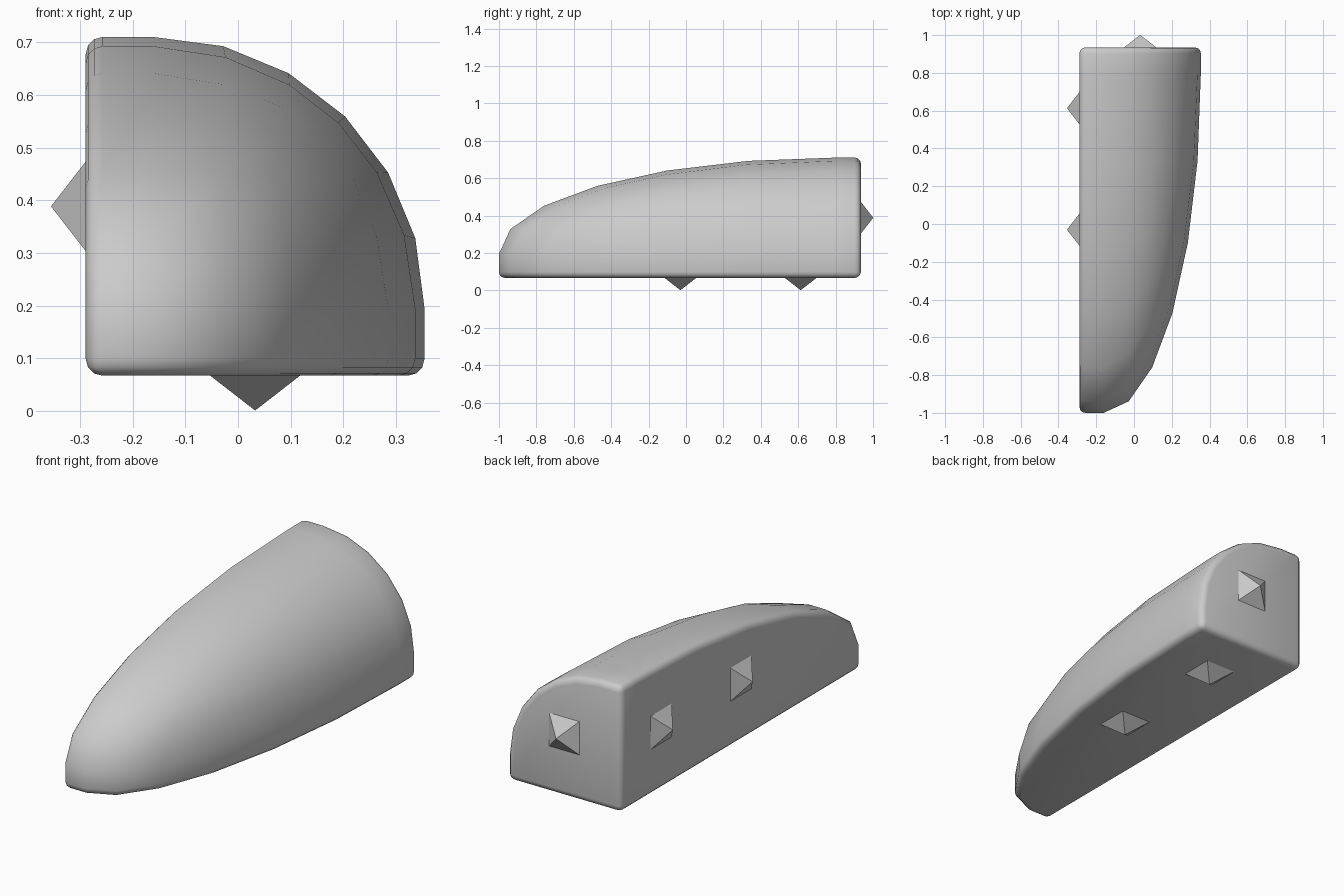
import bpy, bmesh
from mathutils import Vector

if "Cube" in bpy.data.objects:
    bpy.data.objects.remove(bpy.data.objects["Cube"])

X0, Z0, Y_BACK = -0.289, 0.067, 0.935    # planes of the three flat faces
SIDE, FLAT = 0.643, 0.128                # section size and unrounded strip
ROUND = SIDE - FLAT


def add_object(name, bm):
    bmesh.ops.recalc_face_normals(bm, faces=bm.faces)
    mesh = bpy.data.meshes.new(name)
    bm.to_mesh(mesh)
    bm.free()
    obj = bpy.data.objects.new(name, mesh)
    bpy.context.collection.objects.link(obj)
    return obj


# Body: cube with one corner rounded, then stretched along the depth
bm = bmesh.new()
bmesh.ops.create_cube(bm, size=SIDE)
for v in bm.verts:
    v.co += Vector((SIDE, -SIDE, SIDE)) / 2
corner = max(bm.verts, key=lambda v: v.co.x - v.co.y + v.co.z)
bmesh.ops.bevel(bm, geom=list(corner.link_edges), offset=ROUND,
                offset_type='OFFSET', segments=6, profile=0.5,
                affect='EDGES', clamp_overlap=False)
for v in bm.verts:
    d = -v.co.y
    if d <= FLAT:
        depth = d * 0.135 / FLAT
    else:
        depth = 0.135 + (d - FLAT) * 1.8 / ROUND
    v.co = (v.co.x + X0, Y_BACK - depth, v.co.z + Z0)
for f in bm.faces:
    f.smooth = True
body = add_object("rounded_corner_body", bm)
bevel = body.modifiers.new("soft_edges", 'BEVEL')
bevel.width = 0.032
bevel.segments = 3
bevel.limit_method = 'ANGLE'
bevel.angle_limit = 0.9


# Small square pyramids on the flat faces
def spike(name, centre, normal, half=0.085, height=0.066):
    c, n = Vector(centre), Vector(normal)
    u = Vector((n.y, n.z, n.x))
    w = n.cross(u)
    bm = bmesh.new()
    base = [bm.verts.new(c + u * a * half + w * b * half)
            for a, b in ((-1, -1), (1, -1), (1, 1), (-1, 1))]
    tip = bm.verts.new(c + n * height)
    bm.faces.new(base)
    for i in range(4):
        bm.faces.new((base[i], base[(i + 1) % 4], tip))
    add_object(name, bm)


MID_X, MID_Z = X0 + SIDE / 2, Z0 + SIDE / 2
spike("back_spike", (MID_X, Y_BACK, MID_Z), (0, 1, 0))
for i, y in enumerate((-0.03, 0.613)):
    spike(f"side_spike_{i + 1}", (X0, y, MID_Z), (-1, 0, 0))
    spike(f"bottom_spike_{i + 1}", (MID_X, y, Z0), (0, 0, -1))
